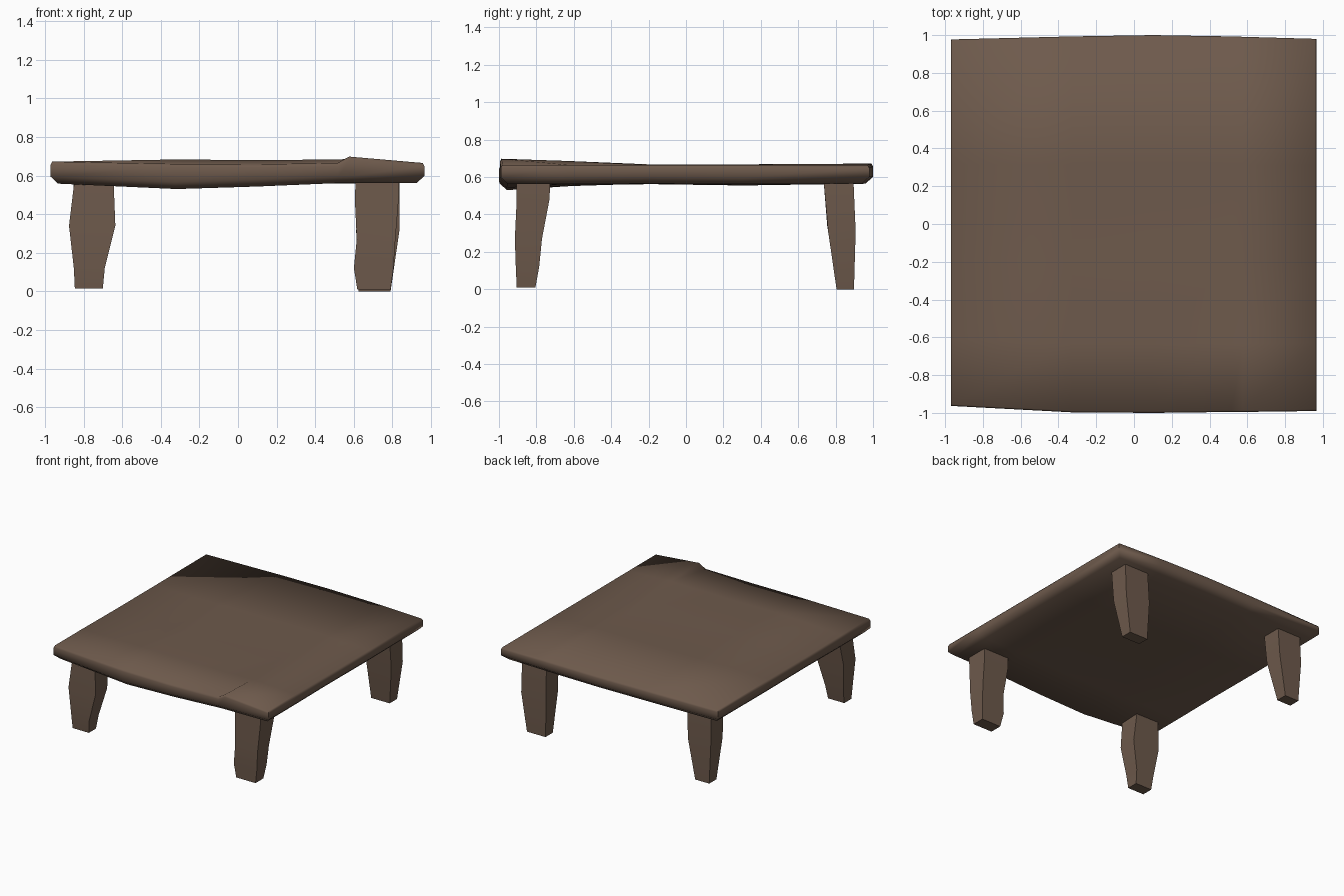
import bpy, bmesh

wood = bpy.data.materials.new("dark brown wood")
wood.diffuse_color = (0.155, 0.102, 0.072, 1)


def finish(name, bm, angle):
    bmesh.ops.recalc_face_normals(bm, faces=bm.faces)
    me = bpy.data.meshes.new(name)
    bm.to_mesh(me)
    bm.free()
    me.materials.append(wood)
    ob = bpy.data.objects.new(name, me)
    bpy.context.collection.objects.link(ob)
    bpy.ops.object.select_all(action='DESELECT')
    bpy.context.view_layer.objects.active = ob
    ob.select_set(True)
    bpy.ops.object.shade_smooth_by_angle(angle=angle)
    return ob


# Table top: slightly warped slab, built as top and bottom grids joined by a bevelled rim
xs = [-0.97, -0.33, 0.1, 0.52, 0.58, 0.965]
front = [-0.963, -0.997, -1.0, -0.995, -0.995, -0.99]
back = [0.977, 0.993, 1.0, 0.993, 0.991, 0.98]
rows = [0.0, 0.18, 0.4, 0.66, 1.0]             # fraction from front to back
top_z = [[0.672, 0.660, 0.658, 0.665, 0.698, 0.665],
         [0.672, 0.683, 0.680, 0.683, 0.686, 0.665],
         [0.668, 0.668, 0.666, 0.668, 0.668, 0.664],
         [0.668, 0.668, 0.667, 0.668, 0.668, 0.664],
         [0.670, 0.672, 0.672, 0.670, 0.670, 0.664]]
low_z = [[0.558, 0.530, 0.543, 0.560, 0.562, 0.562],
         [0.558, 0.552, 0.556, 0.562, 0.562, 0.562],
         [0.562, 0.565, 0.565, 0.565, 0.565, 0.565],
         [0.560, 0.555, 0.555, 0.558, 0.558, 0.562],
         [0.562, 0.565, 0.565, 0.565, 0.565, 0.565]]
NX, NY = len(xs), len(rows)
bm = bmesh.new()


def layer(zs, inset, dz=0.0):
    grid = []
    for j, t in enumerate(rows):
        row = []
        for i, x in enumerate(xs):
            y = front[i] + (back[i] - front[i]) * t
            row.append(bm.verts.new((x * (1 - inset), y * (1 - inset), zs[j][i] + dz)))
        grid.append(row)
    return grid


def rim(g):
    return (g[0][:] + [g[j][-1] for j in range(1, NY)] + g[-1][-2::-1]
            + [g[j][0] for j in range(NY - 2, 0, -1)])


layers = [layer(low_z, 0.04), layer(low_z, 0.0, 0.036),
          layer(top_z, 0.0, -0.016), layer(top_z, 0.008)]
for g in (layers[0], layers[3]):
    for j in range(NY - 1):
        for i in range(NX - 1):
            bm.faces.new((g[j][i], g[j][i + 1], g[j + 1][i + 1], g[j + 1][i]))
for a, b in zip(layers, layers[1:]):
    ra, rb = rim(a), rim(b)
    for k in range(len(ra)):
        n = (k + 1) % len(ra)
        bm.faces.new((ra[k], ra[n], rb[n], rb[k]))
for v in [v for v in bm.verts if not v.link_faces]:   # unused inner points
    bm.verts.remove(v)
finish("table_top", bm, 1.2)

# Legs: rough hewn posts, rings of (z, x min, x max, y min, y max)
legs = {
    "front_left_leg": [(0.59, -0.845, -0.645, -0.90, -0.73), (0.34, -0.875, -0.635, -0.91, -0.76),
                       (0.12, -0.85, -0.69, -0.91, -0.79), (0.015, -0.845, -0.70, -0.90, -0.81)],
    "front_right_leg": [(0.59, 0.61, 0.835, -0.905, -0.725), (0.48, 0.605, 0.832, -0.905, -0.73),
                        (0.27, 0.615, 0.815, -0.915, -0.77), (0.12, 0.60, 0.805, -0.91, -0.785),
                        (0.01, 0.618, 0.79, -0.905, -0.805)],
    "back_left_leg": [(0.59, -0.85, -0.64, 0.735, 0.895), (0.34, -0.855, -0.65, 0.755, 0.905),
                      (0.015, -0.835, -0.71, 0.805, 0.897)],
    "back_right_leg": [(0.59, 0.62, 0.835, 0.735, 0.895), (0.31, 0.612, 0.835, 0.76, 0.907),
                       (0.0, 0.625, 0.79, 0.805, 0.898)],
}
for name, rings in legs.items():
    bm = bmesh.new()
    loops = [[bm.verts.new(p) for p in ((x0, y0, z), (x1, y0, z), (x1, y1, z), (x0, y1, z))]
             for z, x0, x1, y0, y1 in rings]
    for a, b in zip(loops, loops[1:]):
        for k in range(4):
            bm.faces.new((a[k], a[(k + 1) % 4], b[(k + 1) % 4], b[k]))
    bm.faces.new(loops[0])
    bm.faces.new(loops[-1])
    finish(name, bm, 0.6)
